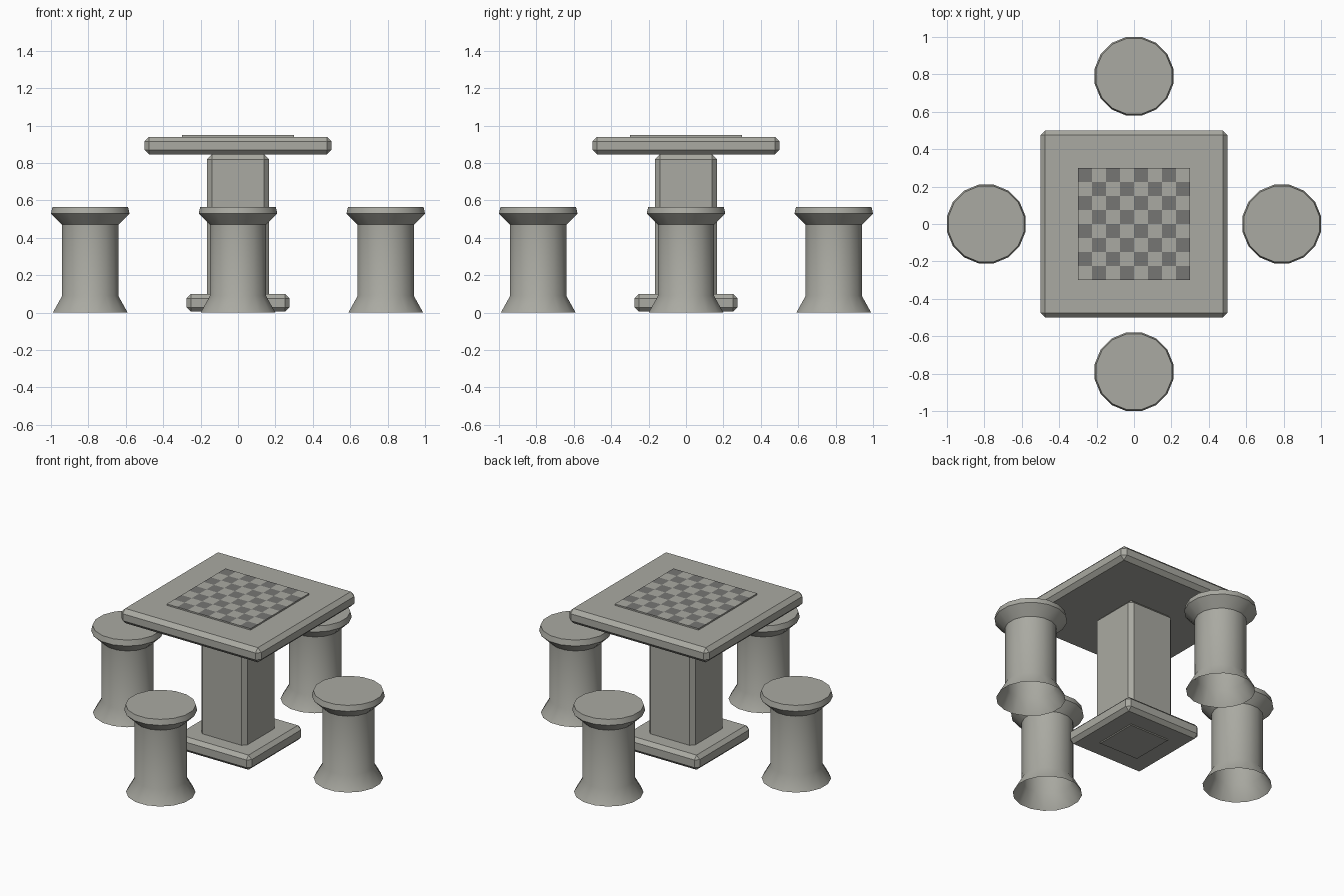
import bpy, bmesh
from math import pi, cos, sin, radians

cube = bpy.data.objects.get("Cube")
if cube:
    bpy.data.objects.remove(cube, do_unlink=True)


def material(name, color):
    mat = bpy.data.materials.new(name)
    mat.use_nodes = True
    mat.diffuse_color = color
    mat.node_tree.nodes["Principled BSDF"].inputs["Base Color"].default_value = color
    return mat


stone = material("pale stone", (0.40, 0.40, 0.36, 1))
dark = material("dark stone", (0.18, 0.18, 0.175, 1))


def finish(name, bm, mats=(stone,)):
    mesh = bpy.data.meshes.new(name)
    bm.to_mesh(mesh)
    bm.free()
    for mat in mats:
        mesh.materials.append(mat)
    obj = bpy.data.objects.new(name, mesh)
    bpy.context.collection.objects.link(obj)
    return obj


def slab(name, half, z0, z1, chamfer):
    """Square block with chamfered edges."""
    bm = bmesh.new()
    bmesh.ops.create_cube(bm, size=1)
    for v in bm.verts:
        v.co = (v.co.x * 2 * half, v.co.y * 2 * half, z0 + (v.co.z + 0.5) * (z1 - z0))
    bmesh.ops.bevel(bm, geom=bm.edges[:], offset=chamfer, segments=1, affect='EDGES')
    return finish(name, bm)


# Table
slab("table_base", 0.275, 0.005, 0.10, 0.023)
slab("table_pillar", 0.165, 0.0, 0.845, 0.025)
slab("table_top", 0.5, 0.845, 0.94, 0.025)

# Raised game board with alternating squares
bm = bmesh.new()
bmesh.ops.create_grid(bm, x_segments=8, y_segments=8, size=0.3)
for f in bm.faces:
    c = f.calc_center_median()
    col, row = int((c.x + 0.3) / 0.075), int((c.y + 0.3) / 0.075)
    f.material_index = (col + row) % 2
rim = [e for e in bm.edges if e.is_boundary]
ring = bmesh.ops.extrude_edge_only(bm, edges=rim)["geom"]
lower = [g for g in ring if isinstance(g, bmesh.types.BMVert)]
bmesh.ops.translate(bm, verts=lower, vec=(0, 0, -0.009))
for f in bm.faces:
    if abs(f.normal.z) < 0.5:
        f.material_index = 0
bmesh.ops.recalc_face_normals(bm, faces=bm.faces[:])
bmesh.ops.translate(bm, verts=bm.verts[:], vec=(0, 0, 0.949))
finish("game_board", bm, (stone, dark))

# Stools: sixteen-sided turned shells, open underneath
PROFILE = [(0.20, 0), (0.15, 0.09), (0.15, 0.47), (0.21, 0.53), (0.202, 0.565)]
SIDES = 16


def stool(name, x, y):
    bm = bmesh.new()
    rings = []
    for r, z in PROFILE:
        r /= cos(pi / SIDES)
        angles = [2 * pi * (i + 0.5) / SIDES for i in range(SIDES)]
        rings.append([bm.verts.new((r * cos(a), r * sin(a), z)) for a in angles])
    for low, high in zip(rings, rings[1:]):
        for i in range(SIDES):
            j = (i + 1) % SIDES
            bm.faces.new((low[i], low[j], high[j], high[i]))
    bm.faces.new(rings[-1])
    obj = finish(name, bm)
    obj.location = (x, y, 0)
    bpy.ops.object.select_all(action='DESELECT')
    obj.select_set(True)
    bpy.context.view_layer.objects.active = obj
    bpy.ops.object.shade_smooth_by_angle(angle=radians(31))


for name, x, y in (("front_stool", 0, -1), ("back_stool", 0, 1),
                   ("left_stool", 1, 0), ("right_stool", -1, 0)):
    stool(name, x * 0.79, y * 0.79)
